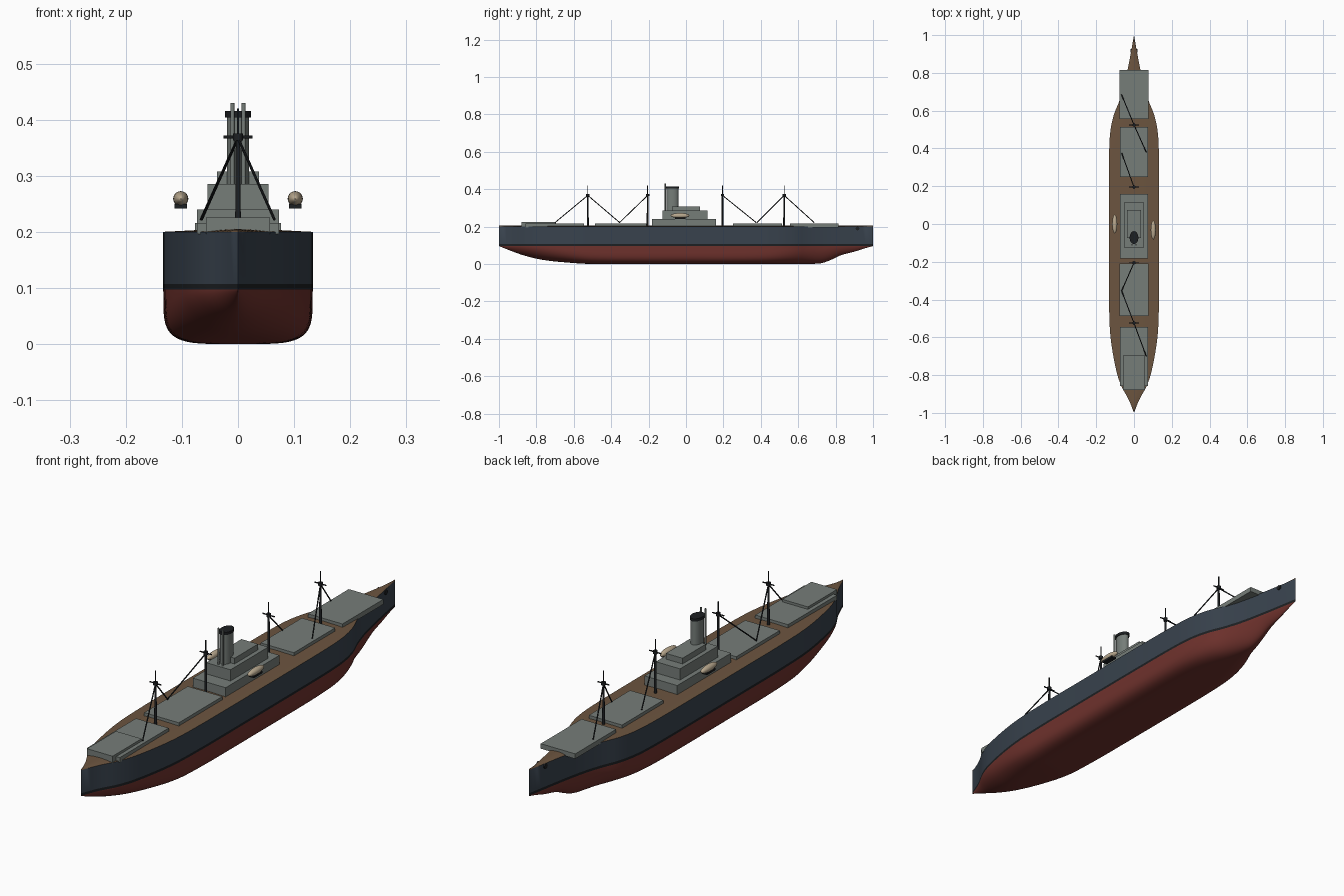
import bpy, bmesh, math
from mathutils import Vector

if "Cube" in bpy.data.objects:
    bpy.data.objects.remove(bpy.data.objects["Cube"])


def material(name, rgb):
    m = bpy.data.materials.new(name)
    m.diffuse_color = (*rgb, 1)
    m.use_nodes = True
    m.node_tree.nodes["Principled BSDF"].inputs["Base Color"].default_value = m.diffuse_color
    return m


NAVY = material("navy", (0.04, 0.055, 0.075))
RED = material("red", (0.16, 0.032, 0.026))
BLACK = material("black", (0.012, 0.014, 0.016))
WOOD = material("wood", (0.15, 0.09, 0.05))
GREY = material("grey", (0.18, 0.205, 0.19))
TAN = material("tan", (0.48, 0.39, 0.27))


def finish(name, mat, smooth=False):
    o = bpy.context.object
    o.name = name
    o.data.materials.append(mat)
    if smooth:
        bpy.ops.object.shade_smooth_by_angle(angle=math.radians(40))
    return o


def box(name, x0, x1, y0, y1, z0, z1, mat=GREY):
    bpy.ops.mesh.primitive_cube_add(
        size=1, location=((x0 + x1) / 2, (y0 + y1) / 2, (z0 + z1) / 2))
    bpy.context.object.scale = (x1 - x0, y1 - y0, z1 - z0)
    bpy.ops.object.transform_apply(location=False, rotation=False, scale=True)
    return finish(name, mat)


def rod(name, a, b, r, mat=BLACK, sides=10, r2=None):
    a, b = Vector(a), Vector(b)
    d = b - a
    bpy.ops.mesh.primitive_cone_add(
        vertices=sides, radius1=r, radius2=r if r2 is None else r2,
        depth=d.length, location=(a + b) / 2,
        rotation=d.to_track_quat('Z', 'Y').to_euler())
    return finish(name, mat, True)


def interp(table, y):
    # Smooth curve through (y, value) pairs
    for i in range(len(table) - 1):
        (y0, v0), (y1, v1) = table[i], table[i + 1]
        if y <= y1:
            def slope(k):
                a, b = table[max(k - 1, 0)], table[min(k + 1, len(table) - 1)]
                return (b[1] - a[1]) / (b[0] - a[0])
            h = y1 - y0
            t = (y - y0) / h
            return (v0 * (1 + 2 * t) * (1 - t) ** 2 + slope(i) * h * t * (1 - t) ** 2
                    + v1 * t * t * (3 - 2 * t) + slope(i + 1) * h * t * t * (t - 1))
    return table[-1][1]


# Hull: half width, keel height and bilge fullness along the length
WIDTH = [(-1, 0), (-.93, .028), (-.86, .066), (-.78, .093), (-.6, .124), (-.42, .132),
         (-.2, .133), (.2, .133), (.4, .131), (.5, .124), (.58, .106), (.65, .078),
         (.73, .053), (.82, .033), (.91, .016), (1, 0)]
KEEL = [(-1, .096), (-.93, .068), (-.86, .044), (-.77, .023), (-.67, .011), (-.5, 0),
        (-.2, 0), (.2, 0), (.6, 0), (.72, .004), (.77, .02), (.83, .048), (.9, .066),
        (.96, .085), (1, .096)]
FULL = [(-1, 1.4), (-.75, 2.2), (-.45, 4.2), (0, 4.5), (.4, 4.2), (.65, 2.2), (1, 1.4)]
WL, N, STEPS = 0.097, 14, 100


def section(y):
    w = max(interp(WIDTH, y), 0)
    k = min(max(interp(KEEL, y), 0), WL - .001)
    n = interp(FULL, y)
    pts = [(0, .205), (w * .5, .2035), (w, .2), (w, .107), (w, WL)]
    for i in range(1, N + 1):
        a = math.pi / 2 * i / N
        pts.append((w * max(math.cos(a), 0) ** (2 / n), WL - (WL - k) * math.sin(a) ** (2 / n)))
    pts[-1] = (0, k)
    return pts + [(-x, z) for x, z in pts[-2:0:-1]]


bm = bmesh.new()
rings = [[bm.verts.new((x, y, z)) for x, z in section(y)]
         for y in (-1 + 2 * i / STEPS for i in range(STEPS + 1))]
count = len(rings[0])
for r0, r1 in zip(rings, rings[1:]):
    for j in range(count):
        k = (j + 1) % count
        f = bm.faces.new((r0[j], r0[k], r1[k], r1[j]))
        band = min(j, count - 1 - j)
        f.material_index = 0 if band < 2 else 1 if band == 2 else 2 if band == 3 else 3
bmesh.ops.remove_doubles(bm, verts=bm.verts, dist=1e-5)
bmesh.ops.recalc_face_normals(bm, faces=bm.faces)
me = bpy.data.meshes.new("hull")
bm.to_mesh(me)
bm.free()
hull = bpy.data.objects.new("hull", me)
bpy.context.collection.objects.link(hull)
for m in (WOOD, NAVY, BLACK, RED):
    me.materials.append(m)
bpy.context.view_layer.objects.active = hull
hull.select_set(True)
bpy.ops.object.shade_smooth_by_angle(angle=math.radians(40))

# Cargo hatches and stern house
for i, (w, y0, y1) in enumerate([(.077, .555, .815), (.074, .25, .513),
                                 (.077, -.487, -.21), (.073, -.857, -.545)]):
    box(f"cargo_hatch_{i + 1}", -w, w, y0, y1, .196, .216)
box("stern_house", -.057, .057, -.88, -.695, .196, .226)

# Stepped deckhouse
box("deckhouse_lower", -.073, .073, -.183, .16, .198, .24)
box("deckhouse_middle", -.054, .054, -.125, .115, .238, .285)
box("deckhouse_bridge", -.037, .037, -.075, .075, .283, .308)


# Oval funnel with dark cap, and steam pipes behind it
def oval(name, rx, ry, z0, z1, mat):
    bpy.ops.mesh.primitive_cylinder_add(vertices=32, radius=1, depth=z1 - z0,
                                        location=(0, -.072, (z0 + z1) / 2))
    bpy.context.object.scale = (rx, ry, 1)
    bpy.ops.object.transform_apply(location=False, rotation=False, scale=True)
    return finish(name, mat, True)


oval("funnel", .02, .031, .28, .411, GREY)
oval("funnel_cap", .023, .034, .404, .415, BLACK)
for s in (-1, 1):
    rod("steam_pipe", (.01 * s, -.11, .28), (.01 * s, -.11, .43), .0038, GREY)

# Masts with crosstrees and cargo booms
for y, booms in [(.525, [(.065, .38), (-.066, .685)]), (.195, [(-.065, .375)]),
                 (-.205, [(-.066, -.355)]), (-.525, [(-.065, -.355), (.065, -.70)])]:
    rod("mast", (0, y, .195), (0, y, .375), .0055, r2=.004)
    rod("topmast", (0, y, .37), (0, y, .42), .0022)
    rod("crosstree", (-.026, y, .369), (.026, y, .369), .0025)
    rod("mast_collar", (0, y, .363), (0, y, .375), .009)
    for bx, by in booms:
        rod("cargo_boom", (0, y, .367), (bx, by, .222), .0025, sides=8)

# Lifeboats on chocks, anchors at the bow
for s, yc in ((-1, 0), (1, -.032)):
    bpy.ops.mesh.primitive_uv_sphere_add(segments=24, ring_count=14, radius=1,
                                         location=(.102 * s, yc, .259))
    bpy.context.object.scale = (.0135, .05, .0135)
    bpy.ops.object.transform_apply(location=False, rotation=False, scale=True)
    finish("lifeboat", TAN, True)
    box("lifeboat_chock", .102 * s - .011, .102 * s + .011, yc - .028, yc + .028,
        .242, .25, BLACK)
    rod("anchor_hawse", (.008 * s, .917, .19), (.019 * s, .917, .19), .01, sides=16)
